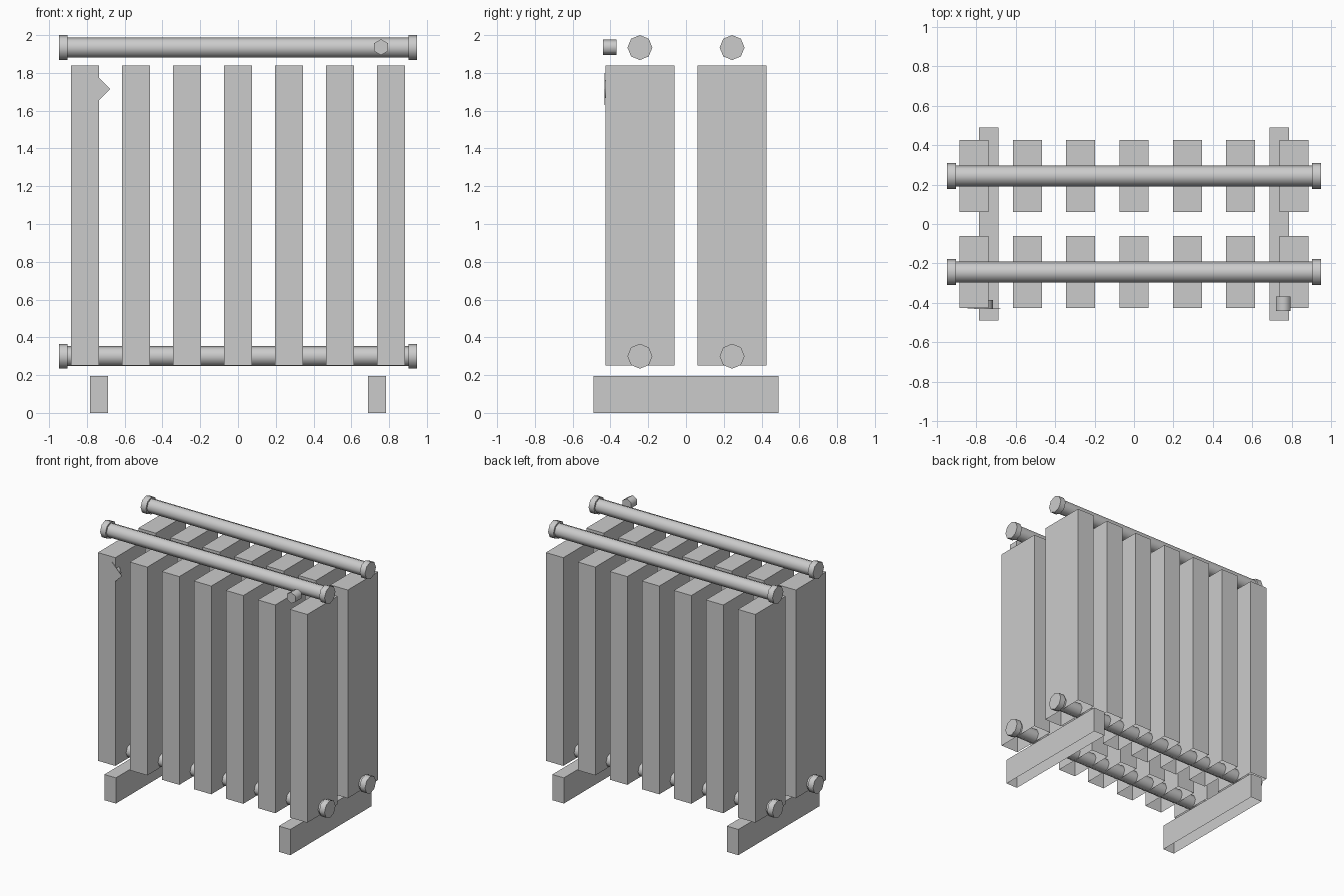
import bpy, bmesh, math
from mathutils import Vector

cube = bpy.data.objects.get("Cube")
if cube:
    bpy.data.objects.remove(cube, do_unlink=True)

metal = bpy.data.materials.new("grey_metal")
metal.use_nodes = True
grey = (0.6, 0.6, 0.6, 1)
metal.diffuse_color = grey
metal.node_tree.nodes["Principled BSDF"].inputs["Base Color"].default_value = grey


def finish(name, bm, smooth=False):
    mesh = bpy.data.meshes.new(name)
    bm.to_mesh(mesh)
    bm.free()
    mesh.materials.append(metal)
    obj = bpy.data.objects.new(name, mesh)
    bpy.context.collection.objects.link(obj)
    if smooth:
        bpy.ops.object.select_all(action='DESELECT')
        obj.select_set(True)
        bpy.context.view_layer.objects.active = obj
        bpy.ops.object.shade_smooth_by_angle(angle=math.radians(70))
    return obj


def open_box(name, center, size):
    """Box with no underside."""
    bm = bmesh.new()
    bmesh.ops.create_cube(bm, size=1)
    bmesh.ops.scale(bm, vec=size, verts=bm.verts)
    bmesh.ops.translate(bm, vec=center, verts=bm.verts)
    bm.normal_update()
    under = [f for f in bm.faces if f.normal.z < -0.9]
    bmesh.ops.delete(bm, geom=under, context='FACES_ONLY')
    return finish(name, bm)


def prism(name, sides, radius, start, end, smooth=True):
    """Regular prism between two points, with a corner facing up."""
    start, end = Vector(start), Vector(end)
    across = (end - start).cross(Vector((0, 0, 1))).normalized()
    bm = bmesh.new()
    ring = []
    for i in range(sides):
        a = math.tau * i / sides
        offset = across * math.sin(a) + Vector((0, 0, math.cos(a)))
        ring.append(bm.verts.new(start + offset * radius))
    face = bm.faces.new(ring)
    grown = bmesh.ops.extrude_face_region(bm, geom=[face], use_keep_orig=True)
    moved = [v for v in grown["geom"] if isinstance(v, bmesh.types.BMVert)]
    bmesh.ops.translate(bm, vec=end - start, verts=moved)
    bmesh.ops.recalc_face_normals(bm, faces=bm.faces)
    return finish(name, bm, smooth)


# Two rows of radiator columns
for row, y in (("front", -0.244), ("back", 0.244)):
    for i in range(7):
        open_box(f"{row}_column_{i + 1}", ((i - 3) * 0.27, y, 1.044), (0.147, 0.366, 1.588))

    # Top and bottom pipes with end collars
    for level, z in (("top", 1.934), ("bottom", 0.3)):
        prism(f"{row}_{level}_pipe", 8, 0.053, (-0.92, y, z), (0.92, y, z))
        for side, s in (("left", 1), ("right", -1)):
            prism(f"{row}_{level}_{side}_collar", 8, 0.066,
                  (s * 0.902, y, z), (s * 0.947, y, z))

# Support feet
for side, s in (("left", 1), ("right", -1)):
    open_box(f"{side}_foot", (s * 0.736, 0, 0.098), (0.097, 0.98, 0.196))

# Bleed valve
prism("bleed_valve", 6, 0.042, (0.757, -0.44, 1.936), (0.757, -0.368, 1.936))

# Diamond gauge plate and its stem
prism("gauge_plate", 4, 0.084, (-0.761, -0.432, 1.715), (-0.761, -0.428, 1.715), False)
prism("gauge_stem", 8, 0.047, (-0.761, -0.43, 1.715), (-0.761, -0.385, 1.715))
